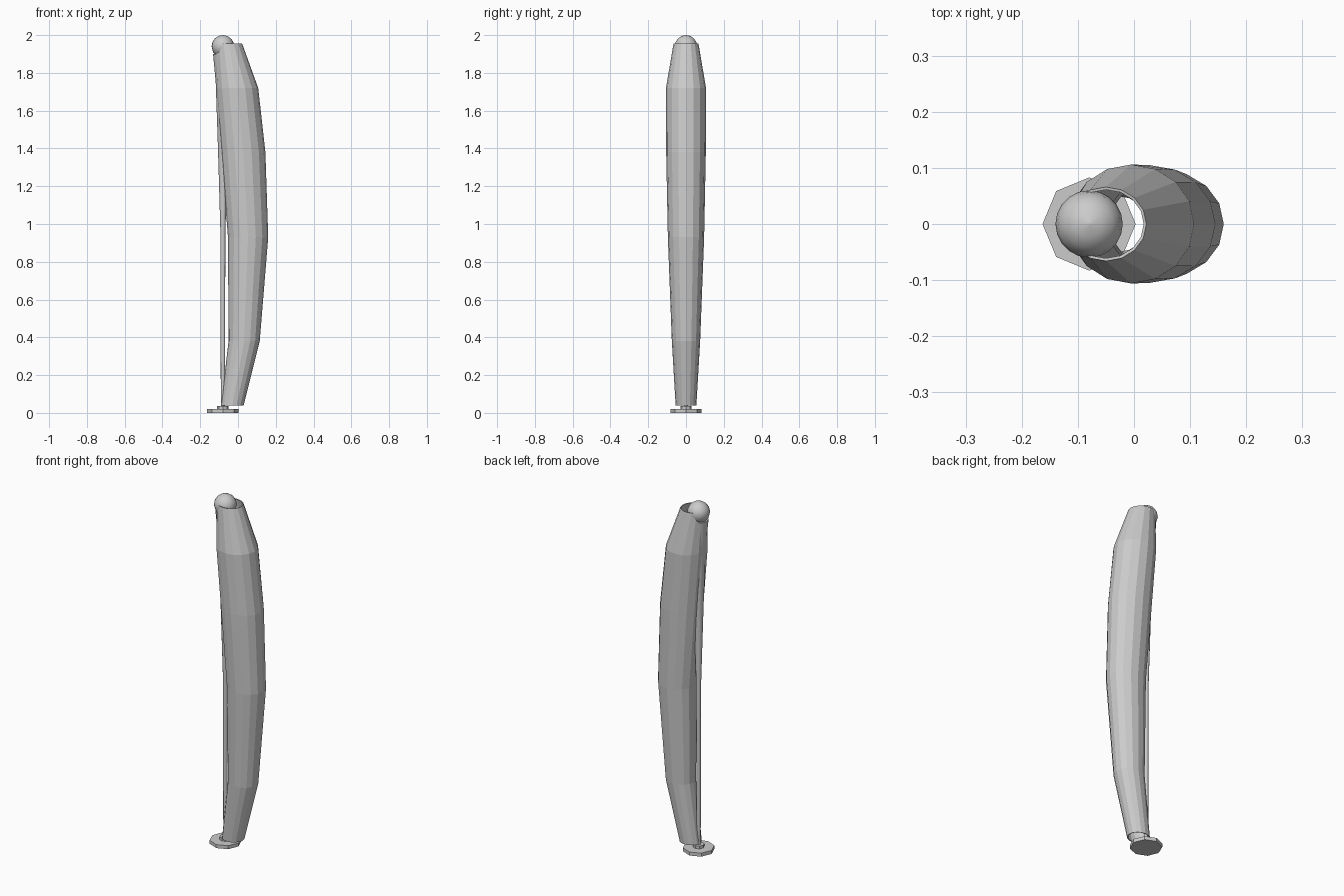
import bpy, bmesh, math

if "Cube" in bpy.data.objects:
    bpy.data.objects.remove(bpy.data.objects["Cube"])

POLE_X = -0.08


def loft(name, rings, sides, cap=True, smooth=False):
    """Skin of horizontal elliptical rings given as (z, centre x, radius x, radius y)."""
    bm = bmesh.new()
    loops = []
    for z, cx, rx, ry in rings:
        loops.append([bm.verts.new((cx + rx * math.cos(2 * math.pi * i / sides),
                                    ry * math.sin(2 * math.pi * i / sides), z))
                      for i in range(sides)])
    for a, b in zip(loops, loops[1:]):
        for i in range(sides):
            j = (i + 1) % sides
            bm.faces.new((a[i], a[j], b[j], b[i])).smooth = smooth
    if cap:
        bm.faces.new(loops[0][::-1])
        bm.faces.new(loops[-1])
    mesh = bpy.data.meshes.new(name)
    bm.to_mesh(mesh)
    bm.free()
    obj = bpy.data.objects.new(name, mesh)
    bpy.context.collection.objects.link(obj)
    return obj


def turned(name, profile, sides, smooth=False):
    """Round part on the pole axis from (radius, z) pairs."""
    return loft(name, [(z, POLE_X, r, r) for r, z in profile], sides, True, smooth)


# bowed shade: open tube given by left edge, right edge and half depth at each height
edges = [(0.04, -0.09, 0.03, 0.055), (0.38, -0.05, 0.115, 0.075),
         (0.93, -0.053, 0.16, 0.096), (1.38, -0.09, 0.145, 0.105),
         (1.72, -0.117, 0.107, 0.106), (1.955, -0.122, 0.022, 0.066)]
shade = loft("shade", [(z, (l + r) / 2, (r - l) / 2, d) for z, l, r, d in edges], 16, cap=False)
wall = shade.modifiers.new("wall", 'SOLIDIFY')
wall.thickness = 0.005
wall.offset = -1

# foot disc and collar
turned("foot", [(0.083, 0), (0.083, 0.02)], 8)
turned("collar", [(0.03, 0.02), (0.03, 0.036)], 8)

# slender pole flaring towards the bulb
turned("pole", [(0.011, 0.03), (0.013, 0.95), (0.026, 1.4), (0.038, 1.75), (0.052, 1.9)], 12, True)

# rounded bulb
R, zc = 0.06, 1.94
arc = [math.radians(a) for a in (-60, -30, 0, 22.5, 45, 67.5, 88)]
turned("bulb", [(R * math.cos(a), zc + R * math.sin(a)) for a in arc], 20, True)
